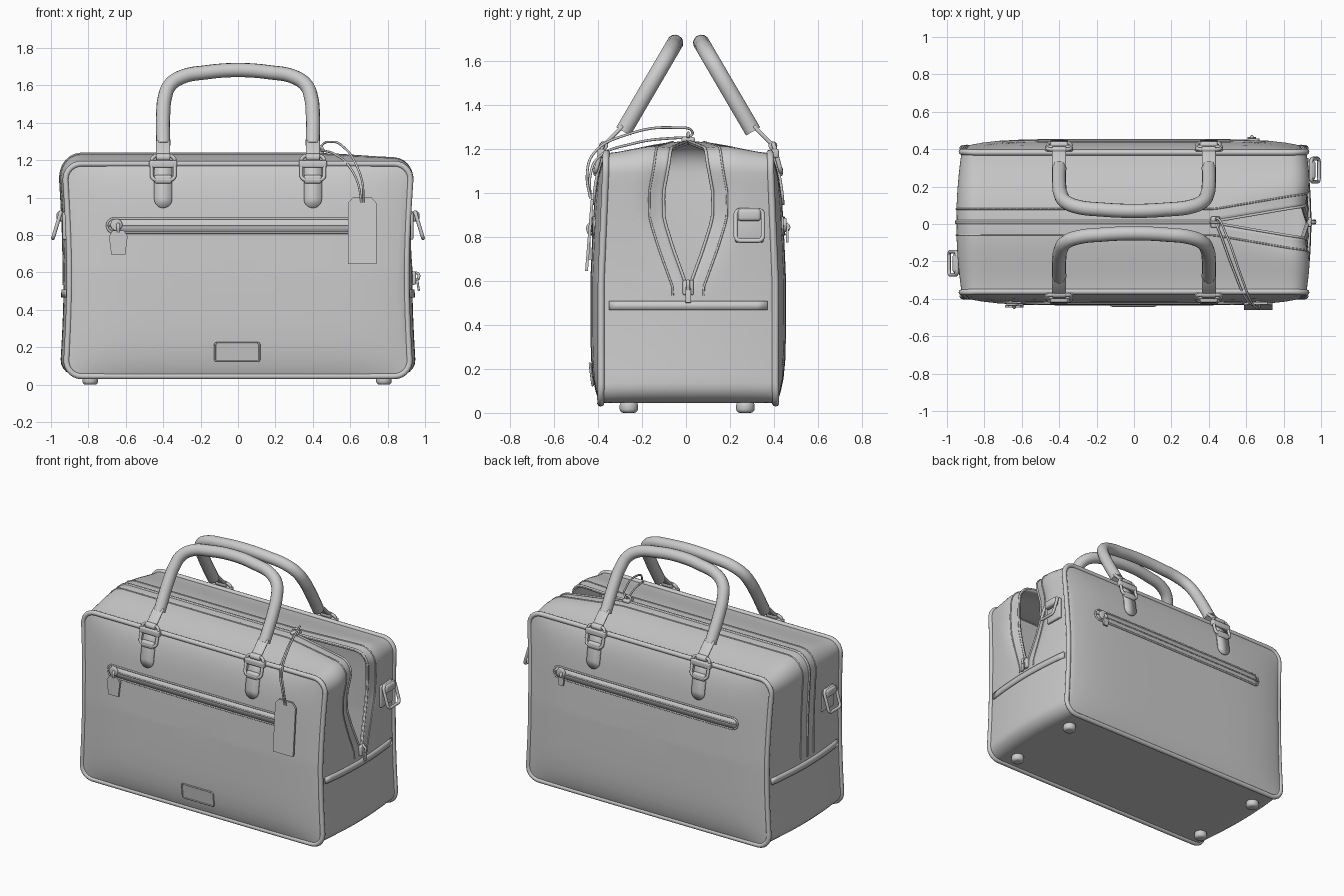
import bpy, bmesh, math
from mathutils import Vector

if "Cube" in bpy.data.objects:
    bpy.data.objects.remove(bpy.data.objects["Cube"])

W, B, T, R, YC = .925, .045, 1.18, .09, .01   # body half width, bottom, top, corner radius, mid y


def finish(ob, angle=40):
    bpy.ops.object.select_all(action='DESELECT')
    bpy.context.view_layer.objects.active = ob
    ob.select_set(True)
    if ob.type == 'CURVE':
        bpy.ops.object.convert(target='MESH')
    bpy.ops.object.shade_smooth_by_angle(angle=math.radians(angle))
    return ob


def from_bm(name, bm):
    me = bpy.data.meshes.new(name)
    bm.to_mesh(me)
    bm.free()
    ob = bpy.data.objects.new(name, me)
    bpy.context.collection.objects.link(ob)
    return ob


def tube(name, pts, r, cyclic=False, smooth=False, res=3):
    cu = bpy.data.curves.new(name, 'CURVE')
    cu.dimensions, cu.bevel_depth, cu.bevel_resolution = '3D', r, res
    cu.use_fill_caps, cu.resolution_u = True, 8
    sp = cu.splines.new('BEZIER' if smooth else 'POLY')
    ps = sp.bezier_points if smooth else sp.points
    ps.add(len(pts) - 1)
    for q, p in zip(ps, pts):
        if smooth:
            q.co, q.handle_left_type, q.handle_right_type = p, 'AUTO', 'AUTO'
        else:
            q.co = (*p, 1)
    sp.use_cyclic_u = cyclic
    ob = bpy.data.objects.new(name, cu)
    bpy.context.collection.objects.link(ob)
    return finish(ob, 50)


def box(name, loc, size, rot=(0, 0, 0), bevel=.008):
    bm = bmesh.new()
    bmesh.ops.create_cube(bm, size=1)
    bmesh.ops.scale(bm, vec=size, verts=bm.verts)
    bmesh.ops.bevel(bm, geom=bm.edges[:], offset=bevel, segments=3, profile=.5, affect='EDGES')
    ob = from_bm(name, bm)
    ob.location, ob.rotation_euler = loc, rot
    return finish(ob)


def cyl(name, loc, r, depth, rot=(0, 0, 0), bevel=.006):
    bm = bmesh.new()
    bmesh.ops.create_cone(bm, cap_ends=True, segments=24, radius1=r, radius2=r, depth=depth)
    rim = [e for e in bm.edges if abs(e.verts[0].co.z - e.verts[1].co.z) < 1e-5]
    bmesh.ops.bevel(bm, geom=rim, offset=bevel, segments=3, profile=.5, affect='EDGES')
    ob = from_bm(name, bm)
    ob.location, ob.rotation_euler = loc, rot
    return finish(ob)


def plate(name, outline, thick, place):
    """Flat outline in two axes, put into space by place(a, b, offset)."""
    bm = bmesh.new()
    lo, hi = [[bm.verts.new(place(a, b, o)) for a, b in outline] for o in (0, thick)]
    n = len(outline)
    bm.faces.new(lo)
    bm.faces.new(hi)
    for i in range(n):
        bm.faces.new((lo[i], lo[(i + 1) % n], hi[(i + 1) % n], hi[i]))
    bmesh.ops.recalc_face_normals(bm, faces=bm.faces)
    return finish(from_bm(name, bm))


def round_rect(w, b, t, r, nside=24, ntop=40, narc=7):
    """Points (x, z, normal x, normal z), from the lower right going up."""
    out, cs = [], [(w - r, b + r), (w - r, t - r), (-w + r, t - r), (-w + r, b + r)]
    for k in range(4):
        (ax, az), (bx, bz) = cs[k], cs[(k + 1) % 4]
        a0, n = k * math.pi / 2, (nside, ntop)[k % 2]
        c, s = round(math.cos(a0)), round(math.sin(a0))
        for i in range(n):
            f = i / n
            out.append((ax + (bx - ax) * f + c * r, az + (bz - az) * f + s * r, c, s))
        for i in range(narc):
            a = a0 + math.pi / 2 * i / narc
            out.append((bx + r * math.cos(a), bz + r * math.sin(a), math.cos(a), math.sin(a)))
    return out


def gap(p):
    """Half width of the unzipped opening at a perimeter point."""
    X, Z, nx, nz = p
    if nz > .6:
        return max(0, .082 * (X - .43) / .48)
    if nx < .5:
        return 0
    ks = [(.57, 0), (.75, .065), (.88, .105), (1.0, .108), (1.18, .075)]
    for (a, g), (b, h) in zip(ks, ks[1:]):
        if a <= Z <= b:
            return g + (h - g) * (Z - a) / (b - a)
    return 0


def surf(p, y, g=0, off=0):
    X, Z, nx, nz = p
    k = max(0, 1 - ((y - YC) / .4) ** 2)
    d = nx * nx * (.032 * k - .025 * math.sin(math.pi * Z / 1.2)) + max(nz, 0) ** 2 * .055 * k * k
    d += off - .35 * g * math.exp(-((abs(y - YC) - g) / .08) ** 2)
    return Vector((X + nx * d, y, Z + nz * d))


def panel_y(x, z, side, off=0):
    bulge = .045 * max(0, 1 - (x / W) ** 6) * max(0, 1 - ((z - .61) / .57) ** 6)
    return YC + side * (.40 - .025 * max(0, (z - .6) / .6) + bulge + off)


# Body: split gusset plus two bulged panels, given leather thickness
peri = round_rect(W, B, T, R)
N = len(peri)
bm = bmesh.new()
for side in (-1, 1):
    rows = []
    for p in peri:
        g = gap(p)
        y0, y1 = YC + side * g, panel_y(p[0], p[1], side)
        row = [surf(p, y0 + (y1 - y0) * i / 12, g) for i in range(13)]
        edge = row[-1]
        for t in (.98, .95, .9, .8, .65, .45, .25, .1):
            x, z = edge.x * t, .61 + (edge.z - .61) * t
            row.append(Vector((x, panel_y(x, z, side), z)))
        rows.append([bm.verts.new(v) for v in row])
    for i in range(N):
        a, b = rows[i], rows[(i + 1) % N]
        for j in range(len(a) - 1):
            bm.faces.new((a[j], a[j + 1], b[j + 1], b[j]))
    bm.faces.new([r[-1] for r in rows])
bmesh.ops.remove_doubles(bm, verts=bm.verts, dist=1e-4)
bmesh.ops.recalc_face_normals(bm, faces=bm.faces)
body = from_bm("bag_body", bm)
m = body.modifiers.new("leather", 'SOLIDIFY')
m.thickness, m.offset = .014, -1
finish(body, 50)

# Edge piping, main zip teeth and zip tape seams
zip_path = [p for p in peri if p[1] >= .5]
for side, tag in ((-1, "front"), (1, "back")):
    tube(tag + "_piping", [surf(p, panel_y(p[0], p[1], side, -.004)) for p in peri], .016, True)
    for nm, dy, r in (("zip_teeth", .004, .007), ("zip_tape_seam", .07, .005)):
        tube(f"{tag}_{nm}", [surf(p, YC + side * (gap(p) + dy), gap(p)) for p in zip_path], r, res=2)


def stadium(x0, x1, z0, z1, n=8, m=30):
    """Rounded-end strip rows: (x, z low, z high)."""
    h, zc = (z1 - z0) / 2, (z0 + z1) / 2
    xs = [x0 + h - h * math.cos(math.pi / 2 * i / n) for i in range(n)]
    xs += [x0 + h + (x1 - x0 - 2 * h) * i / m for i in range(m + 1)]
    xs += [x1 - h + h * math.sin(math.pi / 2 * i / n) for i in range(1, n + 1)]
    out = []
    for x in xs:
        d = max(0, x0 + h - x, x - x1 + h)
        k = math.sqrt(max(1e-8, h * h - d * d))
        out.append((x, zc - k, zc + k))
    return out


def strip(name, rows, side, off, thick, upright=False):
    """Strip lying on the bulged panel."""
    bm, vs = bmesh.new(), []
    for a, lo, hi in rows:
        ps = [(b, a) if upright else (a, b) for b in (lo, hi)]
        vs.append([bm.verts.new((x, panel_y(x, z, side, off), z)) for x, z in ps])
    for a, b in zip(vs, vs[1:]):
        bm.faces.new((a[0], b[0], b[1], a[1]))
    bmesh.ops.recalc_face_normals(bm, faces=bm.faces)
    ob = from_bm(name, bm)
    md = ob.modifiers.new("thick", 'SOLIDIFY')
    md.thickness, md.offset = thick, 0
    return finish(ob)


# Both large sides: pocket zips, handles and their hardware
for side, tag in ((-1, "front"), (1, "back")):
    rows = stadium(-.70, .70, .812, .888)
    strip(tag + "_pocket_zip", rows, side, .001, .006)
    loop = [(x, lo) for x, lo, hi in rows] + [(x, hi) for x, lo, hi in reversed(rows)]
    tube(tag + "_pocket_rim", [(x, panel_y(x, z, side, .002), z) for x, z in loop], .006, True, res=2)
    tube(tag + "_pocket_teeth", [(x, panel_y(x, .85, side, .004), .85) for x, _, _ in rows], .005, res=1)

    half = [(.40, 1.28), (.40, 1.45), (.392, 1.53), (.365, 1.60), (.30, 1.645), (.17, 1.67)]
    path = half + [(0, 1.682)] + [(-x, z) for x, z in reversed(half)]
    tube(tag + "_handle", [(x, YC + side * (.06 + (1.682 - z) * .585), z) for x, z in path],
         .038, smooth=True, res=5)
    for x in (-.4, .4):
        h = YC + side * .385
        box(tag + "_handle_tab", (x, YC + side * .342, 1.26), (.075, .018, .13), (side * math.pi / 4, 0, 0))
        cyl(tag + "_tab_roll", (x, h, 1.215), .02, .075, (0, math.pi / 2, 0))
        ring = round_rect(.062, 1.095, 1.222, .025, 1, 1, 5)
        tube(tag + "_handle_ring",
             [(x + q[0], YC + side * (.388 + (1.222 - q[1]) * .27), q[1]) for q in ring], .01, True)
        box(tag + "_ring_bar", (x, YC + side * .395, 1.18), (.15, .034, .04))
        box(tag + "_ring_loop", (x, YC + side * .414, 1.098), (.095, .034, .045), bevel=.012)
        strip(tag + "_strap_tongue", stadium(.945, 1.19, x - .048, x + .048), side, .004, .012, True)

# Pocket zip pulls
for side, x, zt, zb, w in ((-1, -.64, .825, .695, .05), (1, .63, .84, .775, .022)):
    yy = panel_y(x, .85, side)
    cyl("pull_slider", (x - .01 * -side, yy + side * .008, .855), .032, .02, (math.pi / 2, 0, 0))
    tube("pull_link", [(x, yy + side * .014, .86), (x, yy + side * .026, .845), (x, yy + side * .02, zt - .01)], .009, smooth=True)
    o = [(x - w * .75, zb), (x + w * .75, zb), (x + w, zt - .03), (x + w * .6, zt), (x - w * .6, zt), (x - w, zt - .03)]
    plate("zip_pull", o, .012, lambda a, b, t: (a, yy + side * (.014 + t), b))

# Blank front plate with rim
pr = round_rect(.119, .125, .224, .012, 1, 6, 4)
plate("front_plate", [q[:2] for q in pr], .008, lambda a, b, t: (a - .004, panel_y(a, b, -1, t), b))
tube("front_plate_rim", [(q[0] - .004, panel_y(q[0], q[1], -1, .007), q[1]) for q in pr], .005, True, res=2)

# Luggage tag and its cord up to the top slider
tag_o = [(.587, .645), (.741, .645), (.741, .97), (.715, 1.0), (.613, 1.0), (.587, .97)]
plate("luggage_tag", tag_o, .013, lambda a, b, t: (a, -.446 + (b - .645) * .08 - t, b))
tube("tag_cord_upper", [(.67, -.435, .975), (.665, -.45, 1.08), (.63, -.42, 1.18), (.57, -.27, 1.265),
                        (.49, -.05, 1.297), (.445, .03, 1.275), (.435, .01, 1.25)], .006, smooth=True)
tube("tag_cord_lower", [(.66, -.435, .975), (.64, -.435, 1.08), (.60, -.40, 1.16), (.53, -.24, 1.225),
                        (.46, -.05, 1.25), (.435, .01, 1.25)], .006, smooth=True)

# Main zip sliders
box("top_slider", (.435, YC, 1.243), (.05, .06, .022))
tube("top_slider_loop", [(.41, YC, 1.25), (.425, YC, 1.27), (.445, YC, 1.27), (.46, YC, 1.25)], .007, smooth=True)
box("side_slider", (.938, YC, .57), (.026, .05, .07))
tube("side_slider_loop", [(.945, YC, .60), (.965, YC, .59), (.963, YC, .56)], .008, smooth=True)
box("side_slider_pull", (.962, YC, .535), (.012, .026, .07), (0, -.15, 0), .004)

# Ends: pocket bands and strap rings
for s, tag, yr in ((1, "right", .288), (-1, "left", -.21)):
    bm, vs = bmesh.new(), []
    for i in range(17):
        y = YC - .36 + .72 * i / 16
        vs.append([bm.verts.new(surf((s * W, z, s, 0), y, 0, .004)) for z in (.467, .508)])
    for a, b in zip(vs, vs[1:]):
        bm.faces.new((a[0], b[0], b[1], a[1]))
    band = from_bm(tag + "_end_band", bm)
    md = band.modifiers.new("thick", 'SOLIDIFY')
    md.thickness, md.offset = .016, 0
    finish(band)
    ring = round_rect(.062, .783, .922, .022, 1, 1, 5)
    tube(tag + "_strap_ring", [(s * (.945 + (.93 - q[1]) * .3), yr + q[0], q[1]) for q in ring], .01, True)
    box(tag + "_strap_loop", (s * .947, yr, .90), (.045, .105, .055), bevel=.014)
    box(tag + "_strap_patch", (s * .925, yr, .85), (.025, .13, .15))

# Feet
for x in (-.79, .78):
    for y in (-.26, .27):
        cyl("foot", (x, y, .026), .042, .052, bevel=.018)
